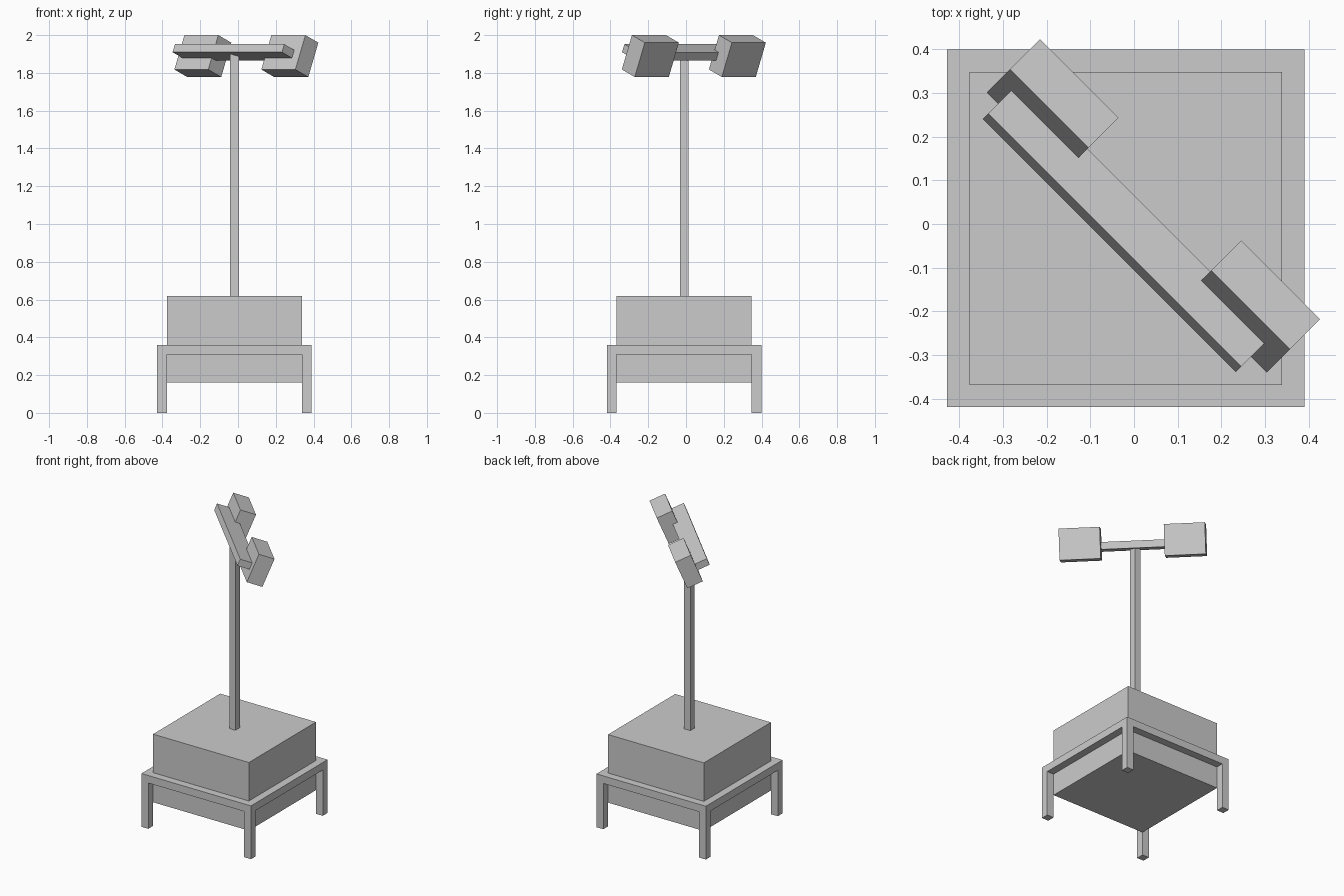
import bpy
import bmesh
from math import radians
from mathutils import Matrix, Vector

if "Cube" in bpy.data.objects:
    bpy.data.objects.remove(bpy.data.objects["Cube"])

grey = bpy.data.materials.new("plain grey")
grey.diffuse_color = (0.6, 0.6, 0.6, 1)
grey.use_nodes = True
grey.node_tree.nodes["Principled BSDF"].inputs["Base Color"].default_value = grey.diffuse_color


def box(name, size, matrix):
    """Box of the given size placed by a matrix."""
    bm = bmesh.new()
    bmesh.ops.create_cube(bm, size=1, matrix=matrix @ Matrix.Diagonal((*size, 1)))
    mesh = bpy.data.meshes.new(name)
    bm.to_mesh(mesh)
    bm.free()
    mesh.materials.append(grey)
    obj = bpy.data.objects.new(name, mesh)
    bpy.context.collection.objects.link(obj)
    return obj


CX, CY = -0.019, -0.010   # centre of the stand
OUT, T = 0.409, 0.051     # half width of the frame, bar thickness
TOP = 0.36                # top of the frame
INNER = OUT - T


def upright(name, sx, sy, z0, z1, x=0.0, y=0.0):
    return box(name, (sx, sy, z1 - z0),
               Matrix.Translation((CX + x, CY + y, (z0 + z1) / 2)))


# Ballast block and mast
upright("ballast_block", 2 * INNER, 2 * INNER, 0.16, 0.62)
upright("mast", 0.046, 0.046, 0.62, 1.90)

# Four legs and the rails between them
mid = OUT - T / 2
for sx, side in ((-1, "left"), (1, "right")):
    for sy, end in ((-1, "front"), (1, "back")):
        upright(f"{end}_{side}_leg", T, T, 0, TOP, sx * mid, sy * mid)
    upright(f"{side}_rail", T, 2 * INNER, TOP - T, TOP, x=sx * mid)
for sy, end in ((-1, "front"), (1, "back")):
    upright(f"{end}_rail", 2 * INNER, T, TOP - T, TOP, y=sy * mid)

# Head: turned 45 degrees and tilted down; placed by the upper rear edge
TURN = Matrix.Rotation(radians(-45), 4, 'Z')
TILT = Matrix.Rotation(radians(-22.5), 4, 'X')


def head_part(name, u0, u1, depth, height, v, z):
    edge = Matrix.Translation(((u0 + u1) / 2, v, z))
    offset = Matrix.Translation(Vector((0, depth / 2, -height / 2)))
    return box(name, (u1 - u0, depth, height), TURN @ edge @ TILT @ offset)


head_part("crossbar", -0.415, 0.404, 0.112, 0.046, -0.057, 1.952)
head_part("left_lamp", -0.451, -0.197, 0.1046, 0.197, 0.050, 2.0)
head_part("right_lamp", 0.200, 0.455, 0.1046, 0.197, 0.050, 2.0)
